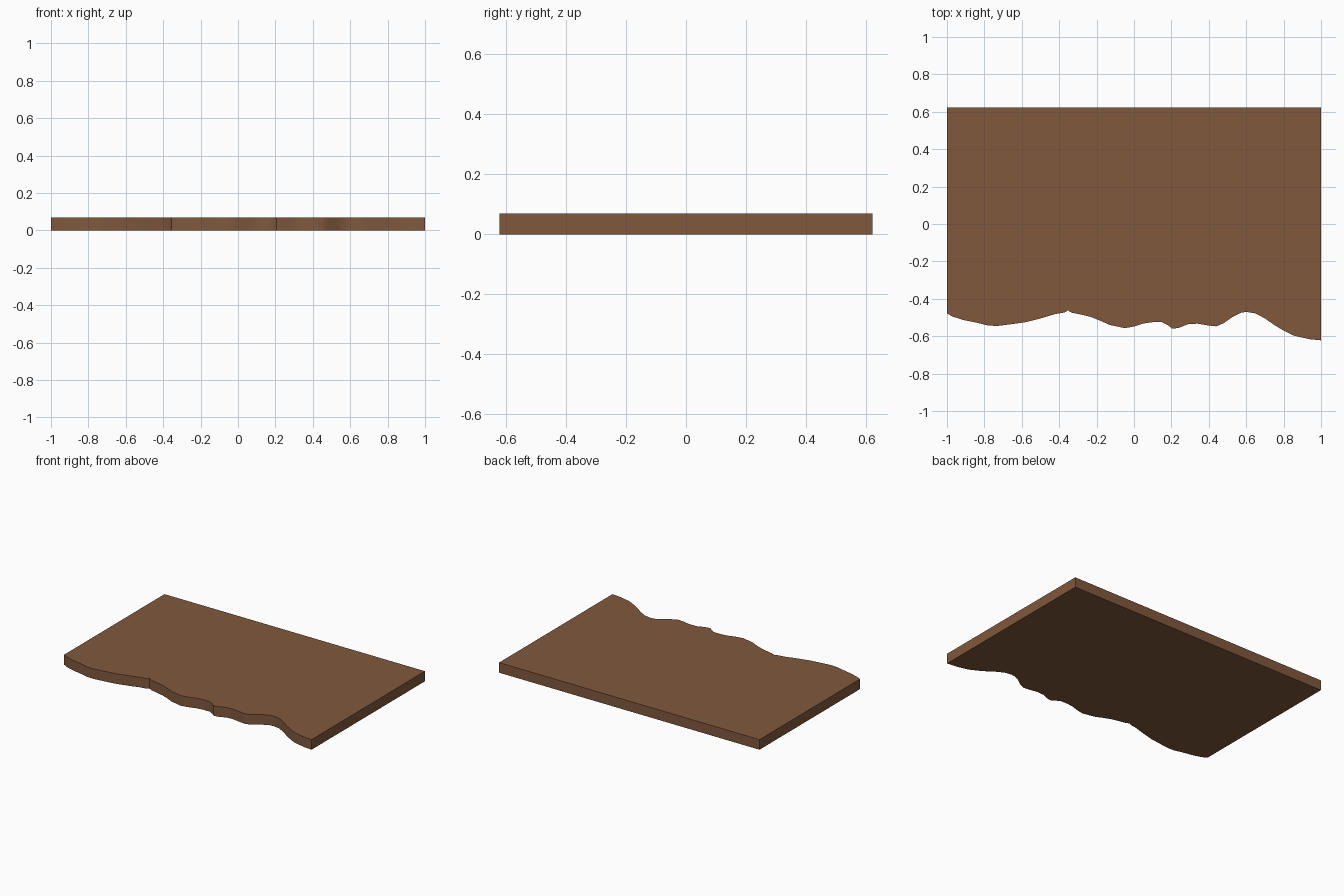
import bpy, bmesh

if "Cube" in bpy.data.objects:
    bpy.data.objects.remove(bpy.data.objects["Cube"])

TOP, BACK = 0.07, 0.622

# Wavy natural front edge, left to right
edge = [(-1, -.478), (-.97, -.495), (-.91, -.514), (-.83, -.53), (-.78, -.543),
        (-.73, -.545), (-.65, -.535), (-.58, -.525), (-.5, -.505), (-.42, -.481),
        (-.37, -.473), (-.355, -.462), (-.33, -.475), (-.28, -.485), (-.23, -.497),
        (-.18, -.517), (-.13, -.54), (-.08, -.55), (-.05, -.557), (0, -.548),
        (.05, -.532), (.1, -.525), (.15, -.525), (.18, -.54), (.205, -.56),
        (.24, -.555), (.29, -.535), (.34, -.533), (.4, -.543), (.44, -.547),
        (.48, -.53), (.53, -.495), (.57, -.475), (.6, -.47), (.65, -.478),
        (.7, -.505), (.75, -.54), (.8, -.57), (.85, -.595), (.88, -.603),
        (.94, -.616), (1, -.622)]

wood = bpy.data.materials.new("brown_wood")
wood.diffuse_color = (0.22, 0.099, 0.047, 1)
wood.use_nodes = True
wood.node_tree.nodes["Principled BSDF"].inputs["Base Color"].default_value = wood.diffuse_color

# Slab: outline extruded upward
bm = bmesh.new()
outline = edge + [(1, BACK), (-1, BACK)]
base = bm.faces.new([bm.verts.new((x, y, 0)) for x, y in outline])
up = bmesh.ops.extrude_face_region(bm, geom=[base], use_keep_orig=True)["geom"]
bmesh.ops.translate(bm, vec=(0, 0, TOP), verts=[g for g in up if isinstance(g, bmesh.types.BMVert)])
bmesh.ops.recalc_face_normals(bm, faces=bm.faces)

mesh = bpy.data.meshes.new("live_edge_slab")
bm.to_mesh(mesh)
bm.free()
mesh.materials.append(wood)
slab = bpy.data.objects.new("live_edge_slab", mesh)
bpy.context.collection.objects.link(slab)

# Smooth the wavy side while keeping the rims crisp
bpy.context.view_layer.objects.active = slab
slab.select_set(True)
bpy.ops.object.shade_smooth_by_angle(angle=0.6)
